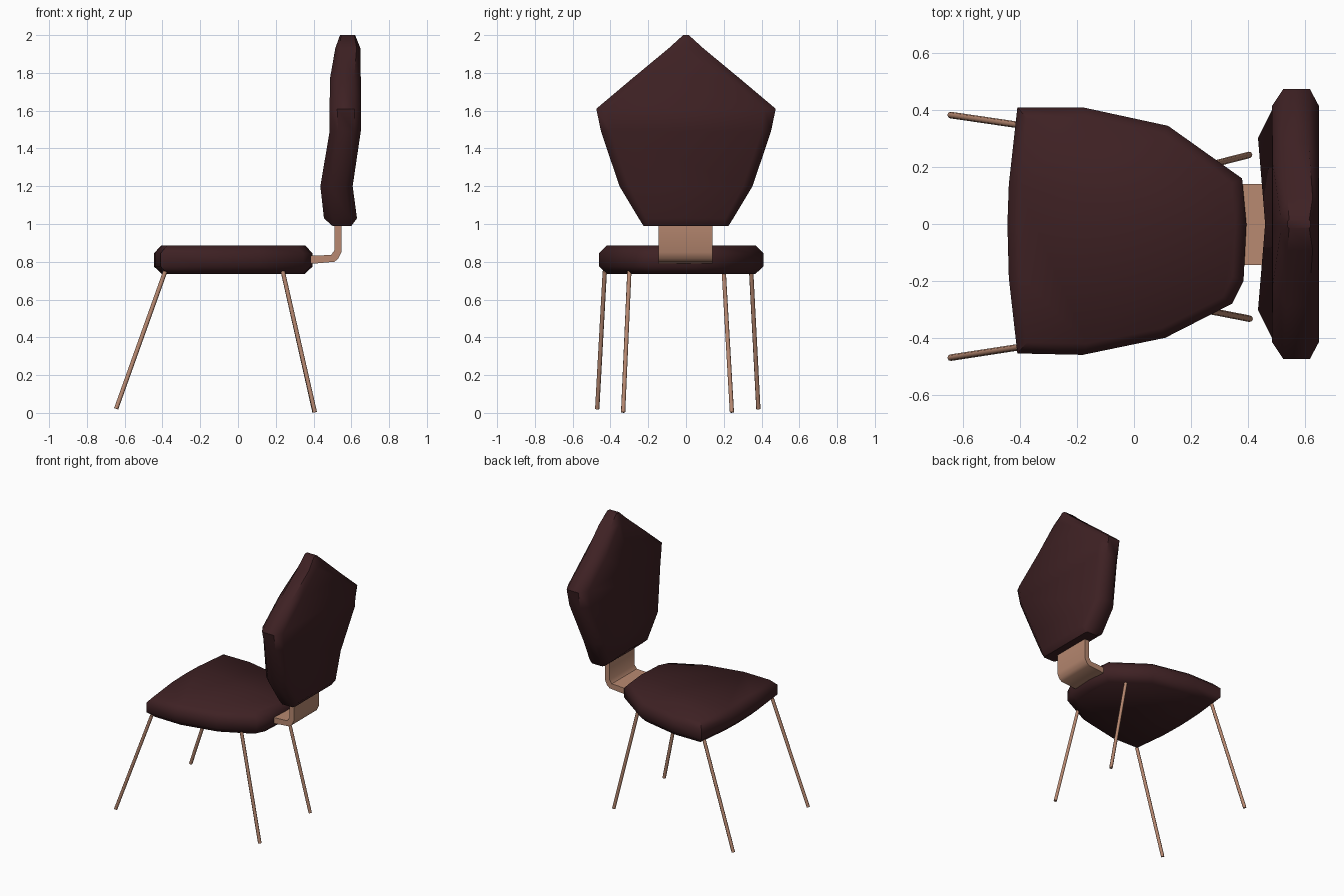
import bpy, bmesh, math
from mathutils import Vector

cube = bpy.data.objects.get("Cube")
if cube:
    bpy.data.objects.remove(cube, do_unlink=True)


def make_material(name, colour):
    mat = bpy.data.materials.new(name)
    mat.use_nodes = True
    mat.diffuse_color = colour
    mat.node_tree.nodes["Principled BSDF"].inputs["Base Color"].default_value = colour
    return mat


upholstery = make_material("dark maroon upholstery", (0.048, 0.015, 0.017, 1))
copper = make_material("copper frame", (0.48, 0.25, 0.165, 1))


def loft(name, rings, mat, angle):
    """Skin a list of equal-length rings and cap both ends."""
    bm = bmesh.new()
    loops = [[bm.verts.new(p) for p in ring] for ring in rings]
    for low, high in zip(loops, loops[1:]):
        for i in range(len(low)):
            j = (i + 1) % len(low)
            bm.faces.new((low[i], low[j], high[j], high[i]))
    bm.faces.new(loops[0])
    bm.faces.new(loops[-1])
    bmesh.ops.recalc_face_normals(bm, faces=bm.faces)
    mesh = bpy.data.meshes.new(name)
    bm.to_mesh(mesh)
    bm.free()
    mesh.materials.append(mat)
    obj = bpy.data.objects.new(name, mesh)
    bpy.context.collection.objects.link(obj)
    bpy.ops.object.select_all(action="DESELECT")
    obj.select_set(True)
    bpy.context.view_layer.objects.active = obj
    bpy.ops.object.shade_smooth_by_angle(angle=math.radians(angle))
    return obj


# Seat cushion: one plan outline, pulled in at the top and bottom edges
outline = [(-0.41, 0.41), (-0.18, 0.41), (0.12, 0.345), (0.38, 0.16), (0.395, 0),
           (0.385, -0.2), (0.345, -0.28), (0.11, -0.4), (-0.18, -0.46),
           (-0.41, -0.455), (-0.44, -0.19), (-0.445, 0), (-0.44, 0.14)]
centre = Vector((-0.03, -0.025))
seat_rings = []
for z, scale in ((0.735, 0.9), (0.775, 1), (0.845, 1), (0.885, 0.91)):
    ring = [centre + (Vector(p) - centre) * scale for p in outline]
    seat_rings.append([(p.x, p.y, z) for p in ring])
loft("seat", seat_rings, upholstery, 50)

# Backrest: chamfered sections stacked upward
# (height, half width, front x, back x, chamfer x, chamfer y, front hollow)
sections = [(0.99, 0.225, 0.50, 0.60, 0.01, 0.02, 0),
            (1.03, 0.25, 0.455, 0.63, 0.045, 0.04, 0.015),
            (1.2, 0.352, 0.436, 0.607, 0.05, 0.05, 0.025),
            (1.49, 0.45, 0.485, 0.65, 0.045, 0.05, 0.015),
            (1.61, 0.475, 0.485, 0.65, 0.04, 0.06, 0),
            (1.77, 0.285, 0.487, 0.65, 0.045, 0.065, 0),
            (1.93, 0.092, 0.515, 0.648, 0.025, 0.065, 0),
            (2.0, 0.015, 0.54, 0.62, 0.005, 0.005, 0)]
back_rings = []
for z, w, front, back, cx, cy, hollow in sections:
    half = [(front, w - cy), (front + cx, w), (back - cx * 0.8, w), (back, w - cy)]
    ring = [(front + hollow, 0)] + half + [(x, -y) for x, y in reversed(half)]
    back_rings.append([(x, y, z) for x, y in ring])
loft("backrest", back_rings, upholstery, 50)

# Bent plate joining the seat to the backrest
profile = [(0.34, 0.79), (0.4, 0.79), (0.51, 0.80), (0.53, 0.815), (0.547, 0.85),
           (0.547, 1.02), (0.51, 1.02), (0.51, 0.86), (0.493, 0.836), (0.34, 0.83)]
loft("back_bracket", [[(x, y, z) for x, z in profile] for y in (-0.145, 0.14)], copper, 50)


# Splayed legs
def leg(name, top, bottom, radius=0.0115, sides=8):
    top, bottom = Vector(top), Vector(bottom)
    turn = (top - bottom).to_track_quat("Z", "Y")
    angles = [math.tau * i / sides for i in range(sides)]
    circle = [turn @ Vector((math.cos(a), math.sin(a), 0)) * radius for a in angles]
    loft(name, [[end + c for c in circle] for end in (bottom, top)], copper, 60)


leg("front_left_leg", (-0.385, -0.43, 0.75), (-0.645, -0.47, 0.022))
leg("front_right_leg", (-0.385, 0.345, 0.75), (-0.645, 0.383, 0.022))
leg("rear_left_leg", (0.237, -0.3, 0.75), (0.407, -0.333, 0.003))
leg("rear_right_leg", (0.237, 0.2, 0.75), (0.405, 0.243, 0.003))
